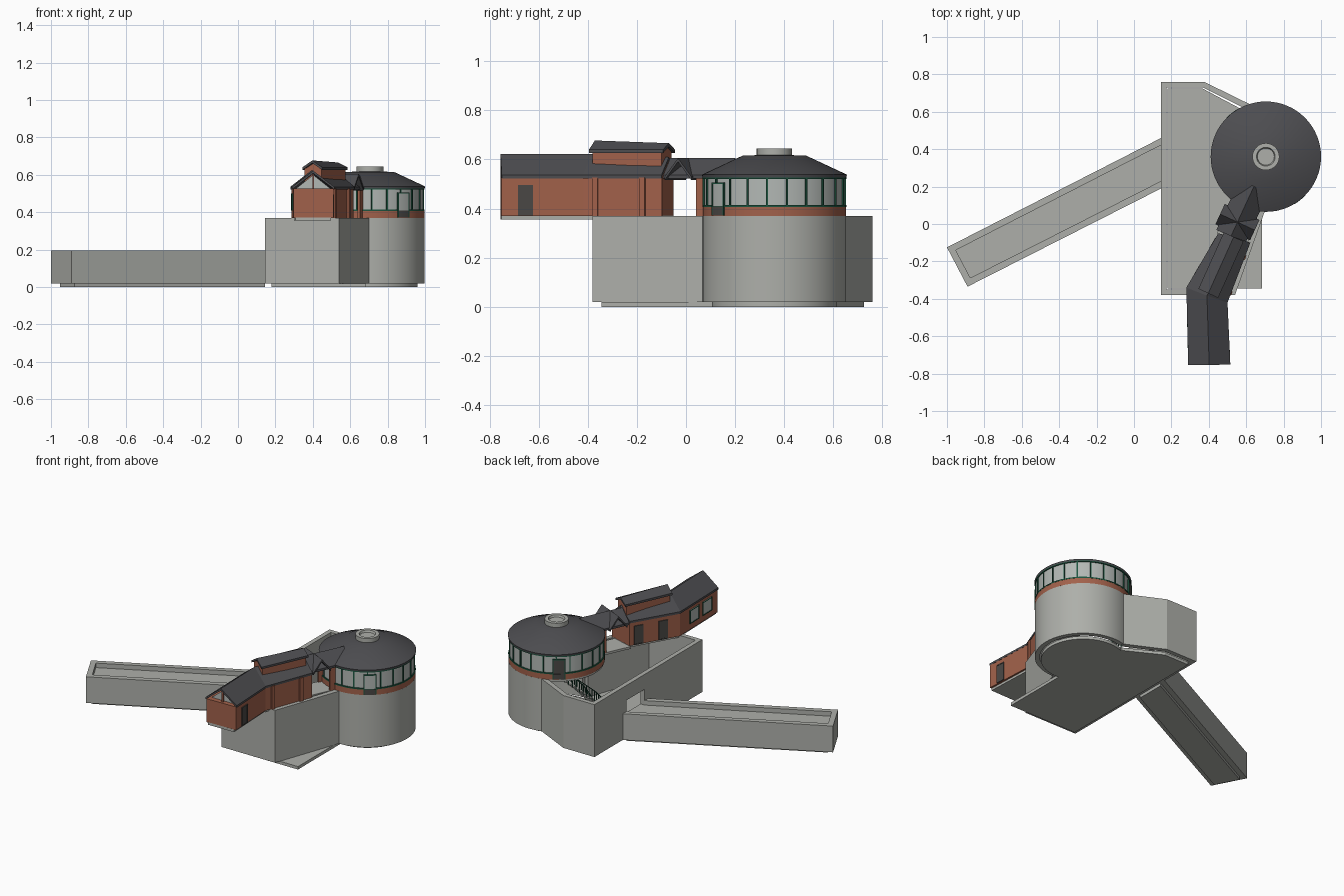
import bpy, bmesh, math
from mathutils import Vector

old = bpy.data.objects.get("Cube")
if old:
    bpy.data.objects.remove(old)


def material(name, rgb, rough=0.8):
    m = bpy.data.materials.new(name)
    m.use_nodes = True
    m.diffuse_color = (*rgb, 1)
    node = m.node_tree.nodes["Principled BSDF"]
    node.inputs["Base Color"].default_value = (*rgb, 1)
    node.inputs["Roughness"].default_value = rough
    return m


CONCRETE = material("concrete", (0.42, 0.43, 0.40))
BRICK = material("brick", (0.36, 0.12, 0.07))
SLATE = material("slate_roof", (0.075, 0.075, 0.082))
GLASS = material("pale_glass", (0.45, 0.48, 0.46))
GREEN = material("green_frame", (0.012, 0.09, 0.05))
DOOR = material("dark_door", (0.07, 0.065, 0.06))


def loft(name, sections, mat, closed=False, smooth=False):
    """Join equal cross-sections into one solid."""
    bm = bmesh.new()
    rings = [[bm.verts.new(p) for p in s] for s in sections]
    n = len(rings[0])
    for i in range(len(rings) - (0 if closed else 1)):
        a, b = rings[i], rings[(i + 1) % len(rings)]
        for k in range(n):
            bm.faces.new((a[k], a[(k + 1) % n], b[(k + 1) % n], b[k]))
    if not closed:
        bm.faces.new(rings[0])
        bm.faces.new(rings[-1])
    bmesh.ops.remove_doubles(bm, verts=bm.verts[:], dist=0.00005)
    bmesh.ops.recalc_face_normals(bm, faces=bm.faces[:])
    me = bpy.data.meshes.new(name)
    bm.to_mesh(me)
    bm.free()
    me.materials.append(mat)
    ob = bpy.data.objects.new(name, me)
    bpy.context.collection.objects.link(ob)
    if smooth:
        bpy.ops.object.select_all(action='DESELECT')
        ob.select_set(True)
        bpy.context.view_layer.objects.active = ob
        bpy.ops.object.shade_smooth_by_angle(angle=math.radians(25))
    return ob


def prism(name, pts, z0, z1, mat):
    return loft(name, [[(x, y, z) for x, y in pts] for z in (z0, z1)], mat)


def wall(name, outer, inner, z0, z1, mat, **kw):
    return loft(name, [[(*o, z0), (*o, z1), (*i, z1), (*i, z0)]
                       for o, i in zip(outer, inner)], mat, **kw)


def beam(name, a, b, width, z0, z1, mat):
    """Upright box along the plan line a-b."""
    a, b = Vector(a), Vector(b)
    d = (b - a).normalized()
    s = Vector((d.y, -d.x)) * width / 2
    return prism(name, [a + s, b + s, b - s, a - s], z0, z1, mat)


def roof(name, lefts, ridges, rights, ze, zr, mat=SLATE, t=0.014):
    """Thin gable roof through matching stations."""
    secs = []
    for l, c, r, z in zip(lefts, ridges, rights, zr):
        top = [(*l, ze), (*c, z), (*r, ze)]
        secs.append(top + [(x, y, h - t) for x, y, h in reversed(top)])
    return loft(name, secs, mat)


C = Vector((0.705, 0.36))  # drum centre
R = 0.292


def polar(r, deg):
    a = math.radians(deg)
    return C + Vector((math.cos(a), math.sin(a))) * r


def lathe(name, profile, mat, start=0, end=360, steps=64):
    full = end - start == 360
    angles = [start + (end - start) * i / steps for i in range(steps + (0 if full else 1))]
    return loft(name, [[(*polar(r, a), z) for r, z in profile] for a in angles],
                mat, closed=full, smooth=True)


def tube(name, r0, r1, z0, z1, mat, **kw):
    return lathe(name, [(r0, z0), (r1, z0), (r1, z1), (r0, z1)], mat, **kw)


# Courtyard: floor slab and retaining wall with an opening to the channel
prism("courtyard_slab", [(0.18, -0.345), (0.685, -0.345), (0.685, 0.36),
                         (0.6, 0.6), (0.365, 0.725), (0.18, 0.725)], 0, 0.02, CONCRETE)
outer = [(0.7, 0.07), (0.54, -0.38), (0.145, -0.38), (0.145, 0.76), (0.375, 0.76), (0.62, 0.64)]
inner = [(0.67, 0.08), (0.517, -0.35), (0.175, -0.35), (0.175, 0.73), (0.368, 0.73), (0.61, 0.61)]
court = wall("courtyard_wall", outer, inner, 0.02, 0.37, CONCRETE)
cutter = beam("opening_cutter", (0.1, 0.325), (0.2, 0.325), 0.19, 0.165, 0.27, CONCRETE)
cutter.hide_render = True
cutter.hide_set(True)
cut = court.modifiers.new("opening", 'BOOLEAN')
cut.object, cut.operation, cut.solver = cutter, 'DIFFERENCE', 'EXACT'

# Long shallow channel
ch_out = [(0.145, 0.19), (-0.89, -0.335), (-1.0, -0.125), (0.145, 0.46)]
ch_in = [(0.145, 0.23), (-0.875, -0.288), (-0.953, -0.14), (0.145, 0.422)]
wall("channel_wall", ch_out, ch_in, 0.02, 0.195, CONCRETE)
prism("channel_floor", ch_in, 0.02, 0.165, CONCRETE)
prism("channel_base", ch_in, 0, 0.03, CONCRETE)

# Round building
tube("drum_base", 0, 0.255, 0, 0.02, CONCRETE)
tube("drum_wall", R - 0.03, R, 0.02, 0.37, CONCRETE, start=-92, end=108)
tube("drum_floor", 0, R - 0.005, 0.355, 0.375, CONCRETE)
tube("drum_brick_band", R - 0.02, R, 0.37, 0.408, BRICK)
tube("drum_glazing", R - 0.012, R - 0.006, 0.408, 0.528, GLASS)
for z in (0.406, 0.521):
    tube("glazing_rail", R - 0.014, R + 0.001, z, z + 0.008, GREEN)
for i in range(22):
    a = -6 + i * 360 / 22
    beam("mullion", polar(R - 0.012, a), polar(R, a), 0.007, 0.41, 0.525, GREEN)
lathe("drum_roof", [(0, 0.527), (0.293, 0.527), (0.295, 0.538), (0.13, 0.615), (0, 0.62)], SLATE)
lathe("skylight", [(0, 0.61), (0.072, 0.61), (0.072, 0.645), (0.05, 0.645),
                   (0.045, 0.632), (0, 0.632)], CONCRETE)

# Doors in the drum
for a, panel in ((-52, GLASS), (128, DOOR)):
    tube("drum_door", R - 0.004, R + 0.002, 0.41, 0.5, panel, start=a - 7, end=a + 7, steps=6)
    tube("door_kick_panel", R - 0.004, R + 0.003, 0.372, 0.408, DOOR, start=a - 7, end=a + 7, steps=6)
    tube("door_head", R - 0.004, R + 0.004, 0.5, 0.506, GREEN, start=a - 7, end=a + 7, steps=6)
    for b in (a - 7, a + 7):
        beam("door_jamb", polar(R - 0.005, b), polar(R + 0.004, b), 0.006, 0.372, 0.506, GREEN)

# Curved stair from the drum down to the courtyard
steps = 16
for i in range(steps):
    a, z = 135 + i * 5, 0.35 - i * 0.021
    tube("stair_tread", 0.215, 0.28, z - 0.008, z, CONCRETE, start=a, end=a + 5.5, steps=2)
    for r in (0.215, 0.28):
        beam("stair_baluster", polar(r - 0.002, a), polar(r + 0.002, a), 0.004, z, z + 0.07, GREEN)
for r in (0.215, 0.28):
    loft("stair_handrail", [[(*polar(r + u, 135 + i * 5), 0.42 - i * 0.021 + v)
                             for u, v in ((-.003, 0), (.003, 0), (.003, .006), (-.003, .006))]
                            for i in range(steps)], GREEN)

# Bent brick wing
left = [Vector(p) for p in ((0.29, -0.755), (0.28, -0.34), (0.45, -0.05))]
ridge = [Vector(p) for p in ((0.402, -0.755), (0.39, -0.383), (0.538, -0.07))]
right = [Vector(p) for p in ((0.515, -0.75), (0.5, -0.42), (0.622, -0.1))]
roof("wing_roof", left, ridge, right, 0.536, [0.622, 0.622, 0.61])


def inset(pts, k):
    return [p.lerp(c, k) for p, c in zip(pts, ridge)]


wl, wr = inset(left, 0.05), inset(right, 0.05)
wall("wing_walls", wl, wr, 0.37, 0.526, BRICK)
wall("wing_floor", inset(left, 0.16), inset(right, 0.16), 0.355, 0.372, CONCRETE)

# Glazed front gable with its timber-coloured post
loft("front_gable_glass", [[(0.31, y, 0.526), (0.402, y, 0.6), (0.495, y, 0.526)]
                           for y in (-0.72, -0.715)], GLASS)
beam("front_gable_post", (0.397, -0.735), (0.407, -0.735), 0.01, 0.52, 0.605, BRICK)
loft("rear_gable", [[(*(wl[2] + s), 0.524), (*(ridge[2] + s), 0.595), (*(wr[2] + s), 0.524)]
                    for s in (Vector((0, 0)), Vector((-0.004, -0.009)))], BRICK)


def opening(name, a, b, t, width, z0, z1, mat, frame):
    """Thin framed plate on the wall line a-b."""
    d = (b - a).normalized()
    c = a.lerp(b, t)
    h = d * width / 2
    beam(name, c - h, c + h, 0.008, z0, z1, mat)
    for e in (-h, h):
        beam(name + "_jamb", c + e - d * .003, c + e + d * .003, 0.012, z0, z1, frame)
    for z in (z0, z1 - 0.006):
        beam(name + "_rail", c - h, c + h, 0.012, z, z + 0.006, frame)


for t in (0.28, 0.62):
    opening("wing_window", wl[0], wl[1], t, 0.095, 0.41, 0.5, GLASS, GREEN)
for t in (0.33, 0.82):
    opening("wing_door", wl[1], wl[2], t, 0.055, 0.372, 0.498, DOOR, DOOR)
opening("side_door", wr[0], wr[1], 0.29, 0.055, 0.372, 0.496, DOOR, DOOR)
for t in (0.12, 0.72):
    beam("wing_pilaster", wr[1].lerp(wr[2], t), wr[1].lerp(wr[2], t + 0.07), 0.02, 0.37, 0.526, BRICK)

# Raised clerestory on the wing
D = Vector((0.42, 0.908))
N = Vector((0.908, -0.42))
c0, c1 = Vector((0.402, -0.36)), Vector((0.528, -0.08))
beam("clerestory_wall", c0, c1, 0.1, 0.56, 0.636, BRICK)
ends = [c0 - D * 0.012, c1 + D * 0.012]
roof("clerestory_roof", [p - N * 0.058 for p in ends], ends, [p + N * 0.058 for p in ends],
     0.64, [0.677, 0.666])
loft("clerestory_gable", [[(*(p - N * 0.05), 0.63), (*p, 0.66), (*(p + N * 0.05), 0.63)]
                          for p in (c0, c1)], BRICK)

# Open crossing and link to the drum
J = Vector((0.553, 0.01))
link = [J - D * 0.085, J + D * 0.21]
roof("link_roof", [p - N * 0.085 for p in link], link, [p + N * 0.085 for p in link],
     0.536, [0.605, 0.605])
cross = [J - N * 0.102, J + N * 0.102]
roof("cross_gable_roof", [p + D * 0.06 for p in cross], cross, [p - D * 0.06 for p in cross],
     0.53, [0.605, 0.605])
beam("link_deck", J - D * 0.1, J + D * 0.16, 0.15, 0.355, 0.37, CONCRETE)
for s in (-1, 1):
    beam("link_wall", J + D * 0.07 + N * s * 0.07, J + D * 0.16 + N * s * 0.07, 0.015, 0.37, 0.53, BRICK)
